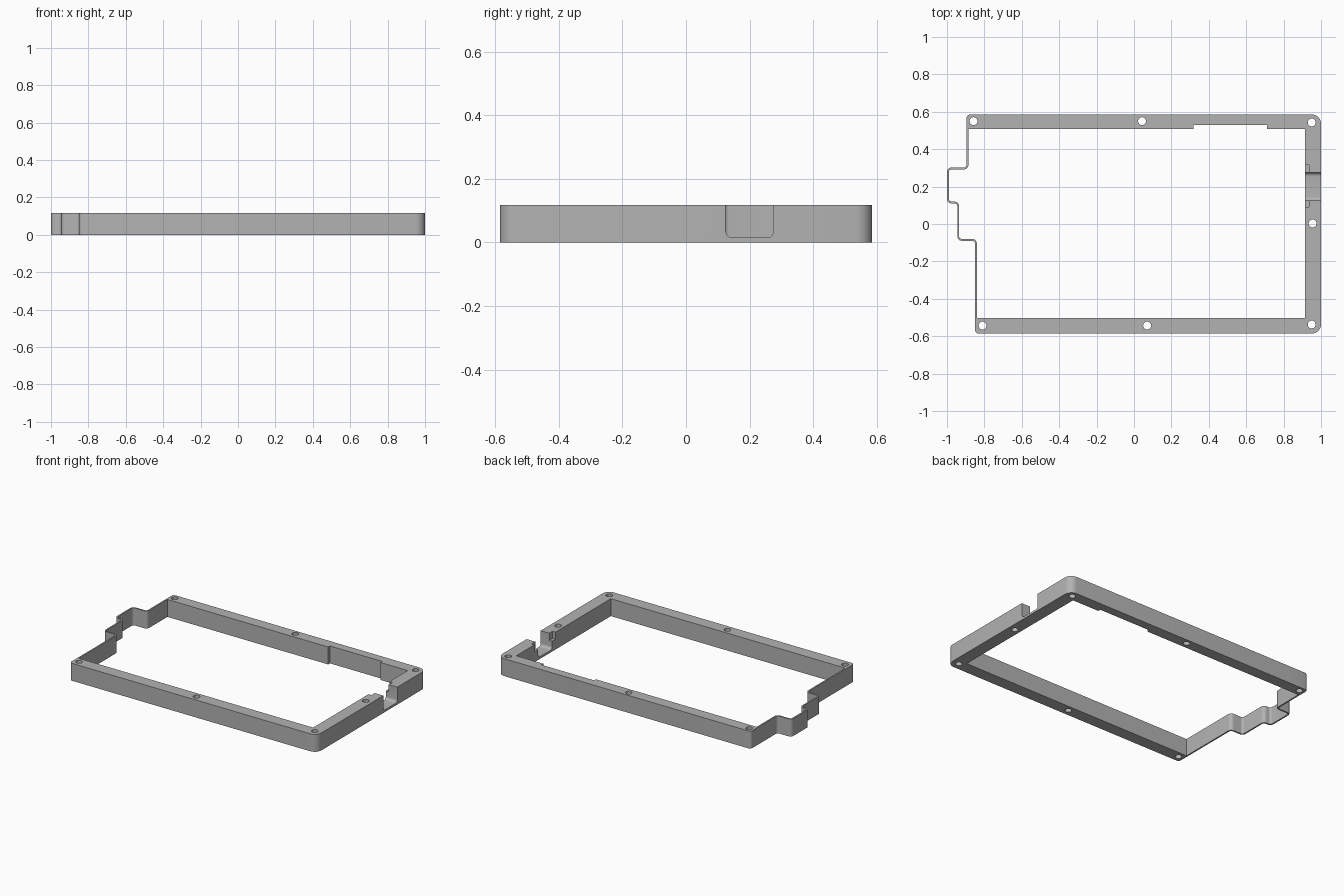
import bpy, bmesh, math
from mathutils import Vector, Matrix

if "Cube" in bpy.data.objects:
    bpy.data.objects.remove(bpy.data.objects["Cube"])

H = 0.118       # frame height
WALL = 0.01     # thin wall thickness

grey = bpy.data.materials.new("plain grey")
grey.use_nodes = True
colour = (0.45, 0.45, 0.45, 1)
grey.diffuse_color = colour
grey.node_tree.nodes["Principled BSDF"].inputs["Base Color"].default_value = colour


def rounded(corners, steps=6):
    """Outline from (x, y, radius) right-angled corners."""
    out = []
    for i, (x, y, r) in enumerate(corners):
        p = Vector((x, y))
        if r == 0:
            out.append(p)
            continue
        a = (Vector(corners[i - 1][:2]) - p).normalized() * r
        b = (Vector(corners[(i + 1) % len(corners)][:2]) - p).normalized() * r
        for k in range(steps + 1):
            t = math.pi / 2 * k / steps
            out.append(p + a * (1 - math.sin(t)) + b * (1 - math.cos(t)))
    return out


def prism(name, outline, low, high, matrix=Matrix()):
    """Solid made by raising an outline from low to high."""
    bm = bmesh.new()
    face = bm.faces.new([bm.verts.new((p.x, p.y, low)) for p in outline])
    top = bmesh.ops.extrude_face_region(bm, geom=[face])["geom"]
    verts = [v for v in top if isinstance(v, bmesh.types.BMVert)]
    bmesh.ops.translate(bm, verts=verts, vec=(0, 0, high - low))
    bm.transform(matrix)
    bmesh.ops.recalc_face_normals(bm, faces=bm.faces)
    mesh = bpy.data.meshes.new(name)
    bm.to_mesh(mesh)
    bm.free()
    mesh.materials.append(grey)
    obj = bpy.data.objects.new(name, mesh)
    bpy.context.collection.objects.link(obj)
    return obj


def box(x0, x1, y0, y1, r=0):
    return rounded([(x0, y0, r), (x1, y0, r), (x1, y1, r), (x0, y1, r)])


# Stepped thin wall on the right: x, y, inward y direction, convex corner
steps = [(-0.895, 0.302, -1, False), (-1, 0.302, -1, True), (-1, 0.11, 1, True),
         (-0.945, 0.11, 1, False), (-0.945, -0.09, 1, True), (-0.85, -0.09, 1, False)]
wall_out = [(x, y, 0.025 if c else 0.015) for x, y, d, c in steps]
wall_in = [(x + WALL, y + d * WALL, 0.015 if c else 0.025) for x, y, d, c in steps]

outer = [(1, -0.586, 0.05), (1, 0.586, 0.05), (-0.895, 0.586, 0.02)]
outer += wall_out + [(-0.85, -0.586, 0.02)]
inner = [(0.914, -0.502, 0), (0.914, 0.509, 0), (0.712, 0.509, 0), (0.712, 0.528, 0),
         (0.318, 0.528, 0), (0.318, 0.509, 0), (-0.885, 0.509, 0)]
inner += wall_in + [(-0.84, -0.502, 0)]

frame = prism("frame", rounded(outer), 0, H)

# Central opening and shallow pocket beside the side port
cutters = [prism("opening_cutter", rounded(inner), -0.1, 0.3),
           prism("pocket_cutter", box(0.88, 0.936, 0.09, 0.315), 0.07, 0.3)]

# Port notches with rounded floors, through the left side and the back
side = Matrix(((0, 0, 1, 0), (1, 0, 0, 0), (0, 1, 0, 0), (0, 0, 0, 1)))
back = Matrix(((1, 0, 0, 0), (0, 0, 1, 0), (0, 1, 0, 0), (0, 0, 0, 1)))
cutters.append(prism("side_port_cutter", box(0.125, 0.275, 0.015, 0.3, 0.02), 0.85, 1.1, side))
cutters.append(prism("back_port_cutter", box(-0.752, -0.55, 0.015, 0.3, 0.012), 0.45, 0.7, back))

# Screw holes
for x, y in [(-0.858, 0.55), (0.043, 0.55), (0.95, 0.543), (0.955, 0.003),
             (0.95, -0.537), (0.07, -0.543), (-0.81, -0.543)]:
    cutters.append(prism("screw_hole_cutter", box(x - 0.021, x + 0.021, y - 0.021, y + 0.021, 0.0209),
                         -0.1, 0.3))

for cutter in cutters:
    cutter.hide_render = True
    mod = frame.modifiers.new(cutter.name, "BOOLEAN")
    mod.operation = "DIFFERENCE"
    mod.solver = "EXACT"
    mod.object = cutter

# Bake the cuts and discard the cutters
bpy.context.view_layer.update()
graph = bpy.context.evaluated_depsgraph_get()
result = bpy.data.meshes.new_from_object(frame.evaluated_get(graph))
frame.modifiers.clear()
frame.data = result
for cutter in cutters:
    bpy.data.objects.remove(cutter)

bpy.context.view_layer.objects.active = frame
frame.select_set(True)
bpy.ops.object.shade_smooth_by_angle(angle=math.radians(30))
